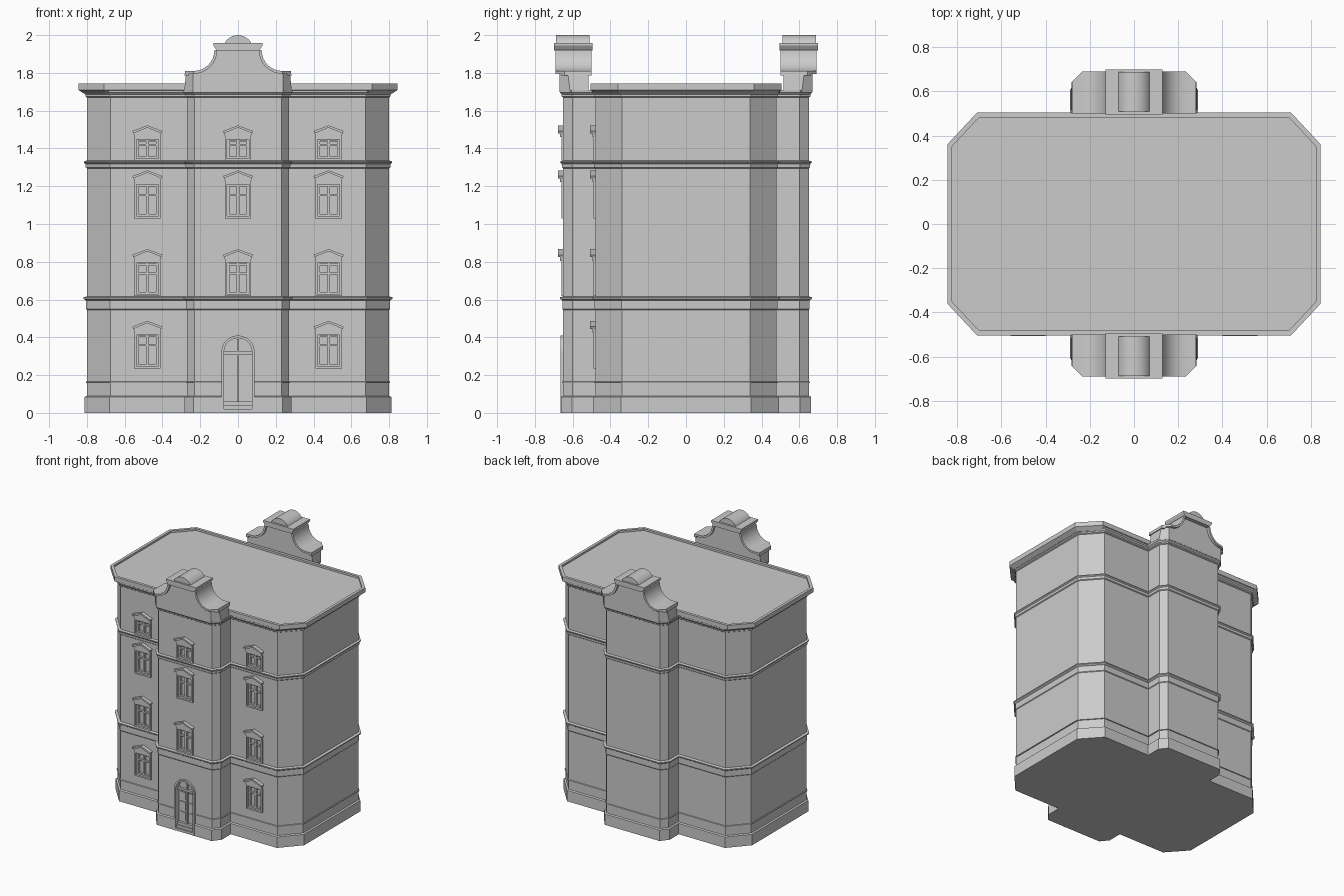
import bpy, bmesh, math

if "Cube" in bpy.data.objects:
    bpy.data.objects.remove(bpy.data.objects["Cube"])

def finish(bm, name, smooth=False):
    bmesh.ops.recalc_face_normals(bm, faces=bm.faces)
    me = bpy.data.meshes.new(name)
    bm.to_mesh(me)
    bm.free()
    ob = bpy.data.objects.new(name, me)
    bpy.context.collection.objects.link(ob)
    if smooth:
        bpy.ops.object.select_all(action='DESELECT')
        ob.select_set(True)
        bpy.context.view_layer.objects.active = ob
        bpy.ops.object.shade_smooth_by_angle(angle=math.radians(30))
    return ob

def loft(bm, rings, caps=True):
    vs = [[bm.verts.new(p) for p in r] for r in rings]
    n = len(vs[0])
    for a, b in zip(vs, vs[1:]):
        for i in range(n):
            bm.faces.new((a[i], a[(i + 1) % n], b[(i + 1) % n], b[i]))
    if caps:
        bm.faces.new(vs[0])
        bm.faces.new(vs[-1])

def prism(bm, pts, y0, y1):
    loft(bm, [[(x, y, z) for x, z in pts] for y in (y0, y1)])

def box(bm, x0, x1, y0, y1, z0, z1):
    prism(bm, [(x0, z0), (x1, z0), (x1, z1), (x0, z1)], y0, y1)

def four_way(q):
    r = q[::-1]
    return (q + [(-x, y) for x, y in r] + [(-x, -y) for x, y in q]
            + [(x, -y) for x, y in r])

def offset(poly, d):
    out, n = [], len(poly)
    for i in range(n):
        (ax, ay), (bx, by), (cx, cy) = poly[i - 1], poly[i], poly[(i + 1) % n]
        l1, l2 = math.hypot(bx - ax, by - ay), math.hypot(cx - bx, cy - by)
        n1 = ((by - ay) / l1, (ax - bx) / l1)
        n2 = ((cy - by) / l2, (bx - cx) / l2)
        k = d / (1 + n1[0] * n2[0] + n1[1] * n2[1])
        out.append((bx + k * (n1[0] + n2[0]), by + k * (n1[1] + n2[1])))
    return out

def sweep(poly, profile, name):
    bm = bmesh.new()
    loft(bm, [[(x, y, z) for x, y in offset(poly, d)] for d, z in profile])
    return finish(bm, name)

# Walls: plinth, string courses and flared cornice swept round the plan
plan = four_way([(.80, .34), (.675, .48), (.27, .48), (.27, .60), (.23, .65)])
walls = sweep(plan, [
    (.012, 0), (.012, .085), (0, .09), (0, .157), (.006, .159), (.006, .164), (0, .166),
    (0, .545), (.004, .55), (.004, .595), (.018, .604), (.018, .612), (0, .617),
    (0, 1.295), (.006, 1.30), (.008, 1.318), (.016, 1.325), (.016, 1.331), (0, 1.336),
    (0, 1.67), (.008, 1.675), (.008, 1.685), (.018, 1.695), (.02, 1.71)], "walls")

# Roof slab with a shallow raised rim
sweep(four_way([(.845, .36), (.71, .505)]),
      [(-.03, 1.69), (0, 1.71), (0, 1.745), (-.022, 1.745), (-.022, 1.73)], "roof_slab")

def arc(cx, cz, r, a0, a1, n):
    return [(cx + r * math.cos(math.radians(a0 + (a1 - a0) * i / n)),
             cz + r * math.sin(math.radians(a0 + (a1 - a0) * i / n))) for i in range(n + 1)]

# Curved gables above the front and back bays
for s, side in ((1, "front"), (-1, "back")):
    bm = bmesh.new()
    rings = []
    for w, z in [(.285, 1.70), (.275, 1.80)] + arc(.235, 1.92, .118, 270, 180, 8):
        c = min(w - .001, .238)
        ys = -.67 + (w - c) * 1.2
        rings.append([(w, -s * .515, z), (w, s * ys, z), (c, -s * .67, z),
                      (-c, -s * .67, z), (-w, s * ys, z), (-w, -s * .515, z)])
    loft(bm, rings)
    finish(bm, side + "_gable", True)

    bm = bmesh.new()
    outer = [(.283, 1.785), (.28, 1.81)] + arc(.235, 1.92, .11, 270, 180, 8)
    inner = [(.262, 1.785), (.262, 1.795)] + arc(.235, 1.92, .125, 270, 180, 8)
    for m in (1, -1):
        loft(bm, [[(m * x, s * (-.69 + max(0, x - .235)), z), (m * x, -s * .50, z),
                   (m * u, -s * .50, v), (m * u, s * (-.69 + max(0, u - .235)), v)]
                  for (x, z), (u, v) in zip(outer, inner)])
    finish(bm, side + "_gable_coping", True)

    bm = bmesh.new()
    prism(bm, [(-.112, 1.918), (.112, 1.918), (.13, 1.945), (.13, 1.957),
               (-.13, 1.957), (-.112, 1.957), (-.13, 1.957), (-.13, 1.945)][:5]
          + [(-.13, 1.945)], -s * .70, -s * .495)
    finish(bm, side + "_gable_cap")
    bm = bmesh.new()
    prism(bm, arc(0, 1.92, .08, 0, 180, 16), -s * .687, -s * .51)
    finish(bm, side + "_gable_crest", True)

cut = bmesh.new()

# Windows on the front: frame, sash bars, sill and pediment
def window(x, y, z0, z1, name):
    w, f = .07, .012
    box(cut, x - w + f, x + w - f, y - .05, y + .025, z0 + f, z1 - f)
    bm = bmesh.new()
    for m in (-1, 1):
        a, b = sorted((x + m * w, x + m * (w - f)))
        box(bm, a, b, y - .01, y + .02, z0, z1)
        a, b = sorted((x + m * (w - f), x + m * (w - 2 * f)))
        box(bm, a, b, y + .008, y + .03, z0 + f, z1 - f)
    for z in (z0, z1 - f):
        box(bm, x - w + f, x + w - f, y - .01, y + .02, z, z + f)
    for z in (z0 + f, z1 - 2 * f, z0 + (z1 - z0) * .62):
        box(bm, x - w + f, x + w - f, y + .008, y + .03, z, z + .01)
    box(bm, x - .007, x + .007, y + .004, y + .03, z0 + f, z1 - f)
    t = z1
    prism(bm, [(x - .068, t), (x + .068, t), (x + .075, t + .03),
               (x, t + .055), (x - .075, t + .03)], y - .016, y + .01)
    for m in (-1, 1):
        prism(bm, [(x, t + .05), (x + m * .074, t + .02), (x + m * .08, t + .032),
                   (x, t + .062)], y - .028, y + .01)
    finish(bm, name)

for col, x, y in (("left", -.48, -.48), ("middle", 0, -.65), ("right", .48, -.48)):
    for i, (z0, z1) in enumerate(((.235, .425), (.618, .805), (1.03, 1.222), (1.336, 1.46))):
        if not (col == "middle" and i == 0):
            window(x, y, z0, z1, f"{col}_window_{i + 1}")

# Arched doorway: opening, surround, steps and panelled double door
def arch(r, z):
    return [(r, z)] + arc(0, .322, r, 0, 180, 14) + [(-r, z)]

prism(cut, arch(.074, -.02), -.72, -.60)
bm = bmesh.new()
o, n = arch(.088, 0), arch(.074, 0)
loft(bm, [[(a, -.664, b), (a, -.62, b), (u, -.62, v), (u, -.664, v)]
          for (a, b), (u, v) in zip(o, n)])
finish(bm, "door_surround")
bm = bmesh.new()
for i in range(3):
    box(bm, -.076, .076, -.662 + i * .012, -.595, i * .02, i * .02 + .02)
finish(bm, "door_steps")
bm = bmesh.new()
prism(bm, arch(.075, .06), -.618, -.595)
box(bm, -.074, .074, -.636, -.61, .31, .325)
box(bm, -.006, .006, -.63, -.61, .06, .39)
for m in (-1, 1):
    for z0, z1 in ((.075, .14), (.155, .22), (.235, .295)):
        a, b = sorted((m * .016, m * .062))
        box(bm, a, b, -.625, -.61, z0, z1)
finish(bm, "double_door")

# Cut the recesses into the walls
cutter = finish(cut, "opening_cutter")
cutter.hide_render = True
cutter.display_type = 'WIRE'
mod = walls.modifiers.new("openings", 'BOOLEAN')
mod.operation = 'DIFFERENCE'
mod.solver = 'EXACT'
mod.object = cutter
bpy.context.view_layer.objects.active = walls
bpy.ops.object.modifier_apply(modifier=mod.name)
bpy.data.objects.remove(cutter)
